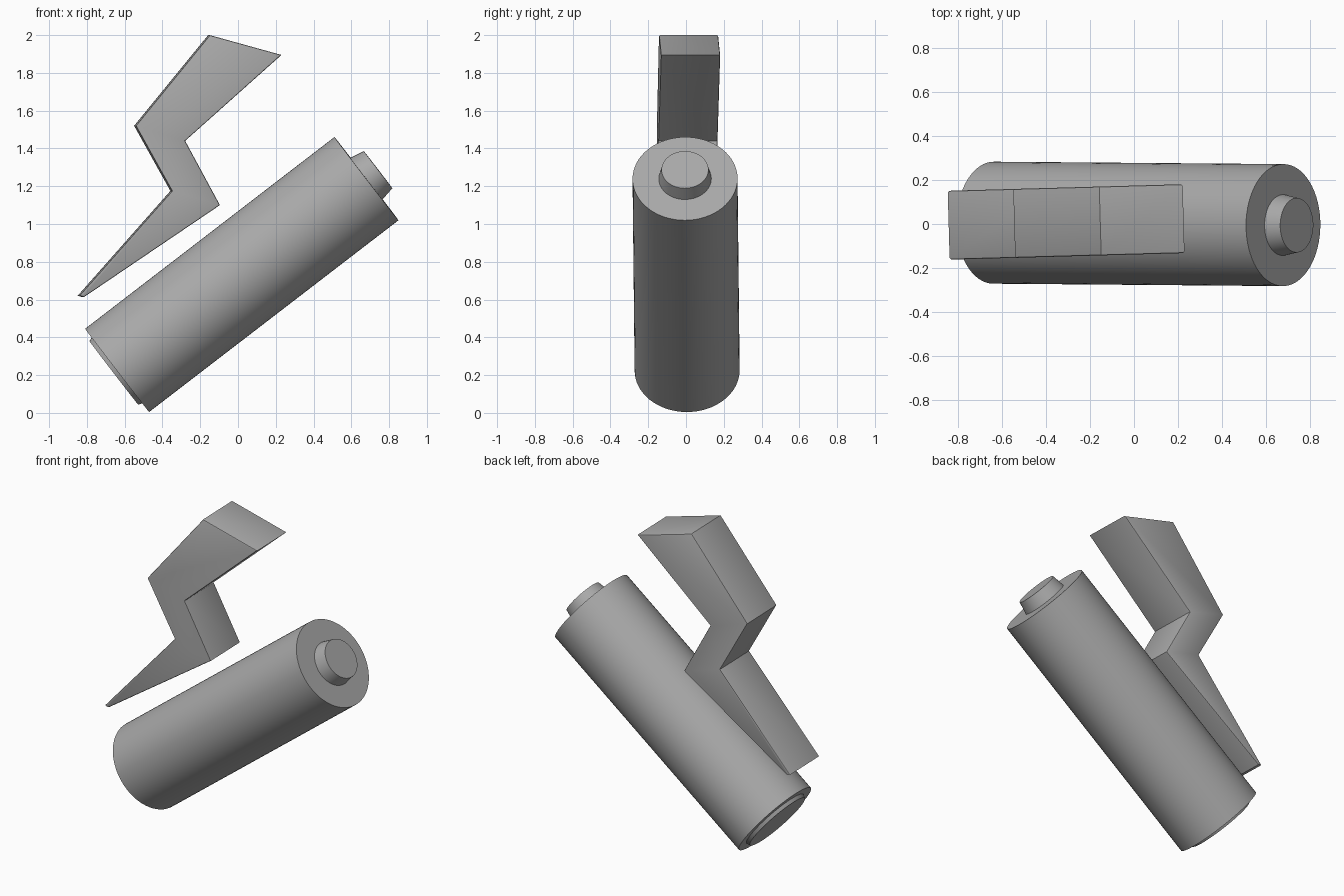
import bpy
import bmesh
from mathutils import Vector

cube = bpy.data.objects.get("Cube")
if cube:
    bpy.data.objects.remove(cube, do_unlink=True)

grey = bpy.data.materials.new("plain_grey")
grey.use_nodes = True
colour = (0.4, 0.4, 0.4, 1)
grey.diffuse_color = colour
grey.node_tree.nodes["Principled BSDF"].inputs["Base Color"].default_value = colour

# Battery axis, from the centre of the bottom end to the centre of the top end
BOTTOM = Vector((-0.64, 0.006, 0.225))
TOP = Vector((0.68, -0.005, 1.24))
AXIS = (TOP - BOTTOM).normalized()


def finish(obj, name):
    obj.name = name
    obj.data.name = name
    obj.data.materials.append(grey)
    bpy.ops.object.select_all(action="DESELECT")
    obj.select_set(True)
    bpy.context.view_layer.objects.active = obj
    bpy.ops.object.shade_smooth_by_angle(angle=0.6)


def round_part(name, start, end, start_radius, end_radius):
    """A cylinder or tapered disc between two points."""
    span = end - start
    bpy.ops.mesh.primitive_cone_add(
        vertices=64, radius1=start_radius, radius2=end_radius,
        depth=span.length, location=(start + end) / 2,
        rotation=AXIS.to_track_quat("Z", "Y").to_euler())
    finish(bpy.context.object, name)


# Battery
round_part("battery_body", BOTTOM, TOP, 0.278, 0.278)
round_part("positive_terminal", TOP - AXIS * 0.005, TOP + AXIS * 0.078, 0.14, 0.124)
round_part("negative_plate", BOTTOM - AXIS * 0.022, BOTTOM + AXIS * 0.005, 0.212, 0.222)

# Lightning bolt: zigzag outline extruded in depth, with softened cap edges
outline = [(-0.154, 2.0), (0.226, 1.895), (-0.284, 1.44), (-0.1, 1.10),
           (-0.82, 0.613), (-0.845, 0.62), (-0.354, 1.175), (-0.546, 1.52)]
HALF = 0.157
bm = bmesh.new()
front = bm.faces.new([bm.verts.new((x, -HALF, z)) for x, z in outline])
extruded = bmesh.ops.extrude_face_region(bm, geom=[front], use_keep_orig=True)
for item in extruded["geom"]:
    if isinstance(item, bmesh.types.BMVert):
        item.co.y = HALF
bmesh.ops.recalc_face_normals(bm, faces=bm.faces)
cap_edges = [e for e in bm.edges if abs(e.verts[0].co.y - e.verts[1].co.y) < 0.01]
bmesh.ops.bevel(bm, geom=cap_edges, offset=0.008, segments=2, profile=0.5,
                affect="EDGES", clamp_overlap=True)
mesh = bpy.data.meshes.new("lightning_bolt")
bm.to_mesh(mesh)
bm.free()
bolt = bpy.data.objects.new("lightning_bolt", mesh)
bpy.context.collection.objects.link(bolt)
bolt.location.y = 0.018
bolt.rotation_euler.z = 0.028
finish(bolt, "lightning_bolt")
